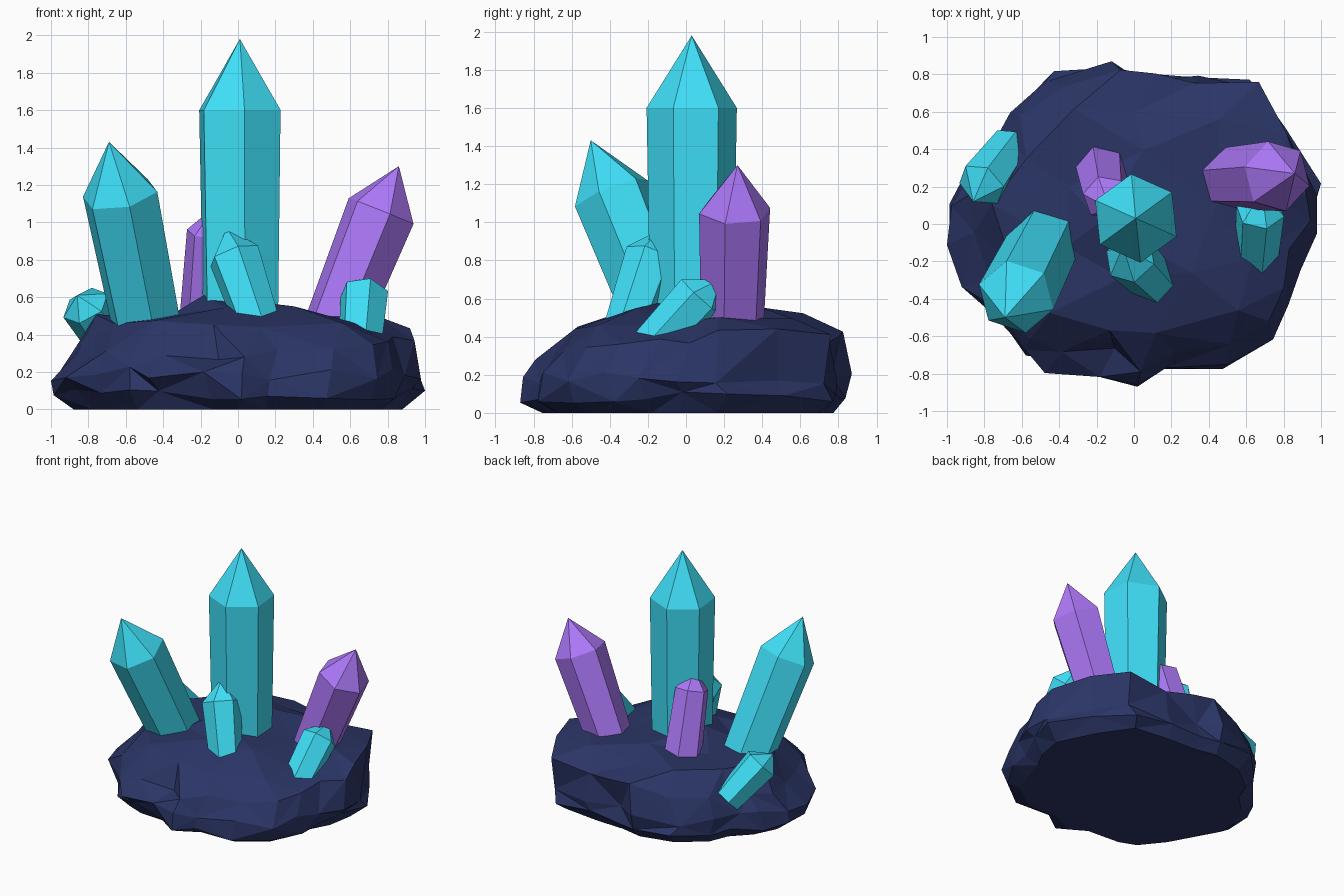
import bpy, bmesh, math, random
from mathutils import Vector

if "Cube" in bpy.data.objects:
    bpy.data.objects.remove(bpy.data.objects["Cube"])

random.seed(7)


def material(name, rgb):
    m = bpy.data.materials.new(name)
    m.diffuse_color = (*rgb, 1)
    m.use_nodes = True
    m.node_tree.nodes["Principled BSDF"].inputs["Base Color"].default_value = m.diffuse_color
    return m


CYAN = material("cyan_crystal", (0.05, 0.75, 0.95))
PURPLE = material("purple_crystal", (0.42, 0.19, 0.95))
ROCK = material("dark_rock", (0.024, 0.036, 0.133))


def finish(bm, name, mat):
    bmesh.ops.recalc_face_normals(bm, faces=bm.faces)
    me = bpy.data.meshes.new(name)
    bm.to_mesh(me)
    bm.free()
    me.materials.append(mat)
    ob = bpy.data.objects.new(name, me)
    bpy.context.collection.objects.link(ob)
    return ob


def crystal(name, mat, base, shoulder, tip, r_base, r_top, roll):
    """Six-sided prism along a leaning axis, closed by a point."""
    base, shoulder, tip = Vector(base), Vector(shoulder), Vector(tip)
    w = (shoulder - base).normalized()
    u = Vector((0, 1, 0))
    u = (u - w * u.dot(w)).normalized()
    v = w.cross(u)
    bm = bmesh.new()
    rings = []
    for c, r in ((base, r_base), (shoulder, r_top)):
        rings.append([bm.verts.new(c + r * (u * math.cos(a) + v * math.sin(a)))
                      for a in (math.radians(roll + 60 * i) for i in range(6))])
    apex = bm.verts.new(tip)
    lo, hi = rings
    bm.faces.new(lo)
    for i in range(6):
        j = (i + 1) % 6
        bm.faces.new((lo[i], lo[j], hi[j], hi[i]))
        bm.faces.new((hi[i], hi[j], apex))
    return finish(bm, name, mat)


# Rock base: an irregular outline lofted through shrinking, tilted rings
outline = [(1, .18), (.83, .52), (.65, .78), (.32, .82), (.05, .83), (-.15, .87),
           (-.45, .8), (-.68, .62), (-.75, .45), (-.9, .3), (-1, .1), (-1, -.08),
           (-.88, -.3), (-.77, -.5), (-.61, -.7), (-.46, -.76), (-.15, -.78), (0, -.87),
           (.17, -.78), (.5, -.77), (.74, -.6), (.82, -.4), (.87, -.22), (.96, -.05)]
# scale, z, centre x, centre y, tilt x, tilt y, point step, jitter
levels = [(.86, 0, 0, .02, 0, 0, 1, 0),
          (.96, .08, .01, .02, 0, 0, 1, .03),
          (.97, .19, -.01, -.01, 0, 0, 1, .04),
          (.90, .35, .03, .04, .04, .06, 1, .04),
          (.72, .475, .0, .02, 0, .03, 2, .03),
          (.42, .525, 0, .03, 0, 0, 4, .03)]
bm = bmesh.new()
rings = []
for s, z, cx, cy, tx, ty, step, jit in levels:
    def j():
        return random.uniform(-jit, jit)
    rings.append([bm.verts.new((x * s + cx + j(), y * s + cy + j(),
                                z + tx * x + ty * y + j()))
                  for x, y in outline[::step]])
bm.faces.new(rings[0])
for k, (a, b) in enumerate(zip(rings, rings[1:])):
    n, m = len(a), len(b)
    for i in range(m):
        p, q = b[i], b[(i + 1) % m]
        if n == m:
            c, d = a[i], a[(i + 1) % n]
            tris = ((c, d, p), (d, q, p)) if (i + k) % 2 else ((c, d, q), (c, q, p))
        else:
            c, d, e = a[2 * i], a[2 * i + 1], a[(2 * i + 2) % n]
            tris = ((c, d, p), (d, q, p), (d, e, q))
        for t in tris:
            bm.faces.new(t)
top = bm.verts.new((-.18, .02, .61))
for i, p in enumerate(rings[-1]):
    bm.faces.new((p, rings[-1][(i + 1) % len(rings[-1])], top))
# Fit the footprint exactly
for axis, half in ((0, 1.0), (1, .87)):
    vals = [v.co[axis] for v in bm.verts]
    mid, size = (max(vals) + min(vals)) / 2, max(vals) - min(vals)
    for v in bm.verts:
        v.co[axis] = (v.co[axis] - mid) * 2 * half / size
finish(bm, "rock_base", ROCK)

# Crystals
crystal("main_crystal", CYAN, (.015, .03, .25), (.01, .03, 1.6), (.01, .03, 1.98), .215, .238, 6)
crystal("left_crystal", CYAN, (-.46, -.05, .3), (-.63, -.39, 1.15), (-.69, -.5, 1.43), .19, .21, 10)
crystal("right_crystal", PURPLE, (.46, .24, .3), (.765, .255, 1.06), (.86, .27, 1.30), .165, .193, 15)
crystal("back_crystal", PURPLE, (-.18, .34, .3), (-.15, .14, .95), (-.13, .08, 1.08), .15, .125, 20)
crystal("front_crystal", CYAN, (.16, -.36, .3), (-.02, -.18, .82), (-.06, -.12, .97), .115, .143, 15)
crystal("small_right_crystal", CYAN, (.65, -.22, .3), (.675, .07, .615), (.685, .18, .70), .118, .132, 12)
crystal("small_left_crystal", CYAN, (-.66, .42, .3), (-.815, .21, .555), (-.86, .12, .61), .11, .135, 25)
